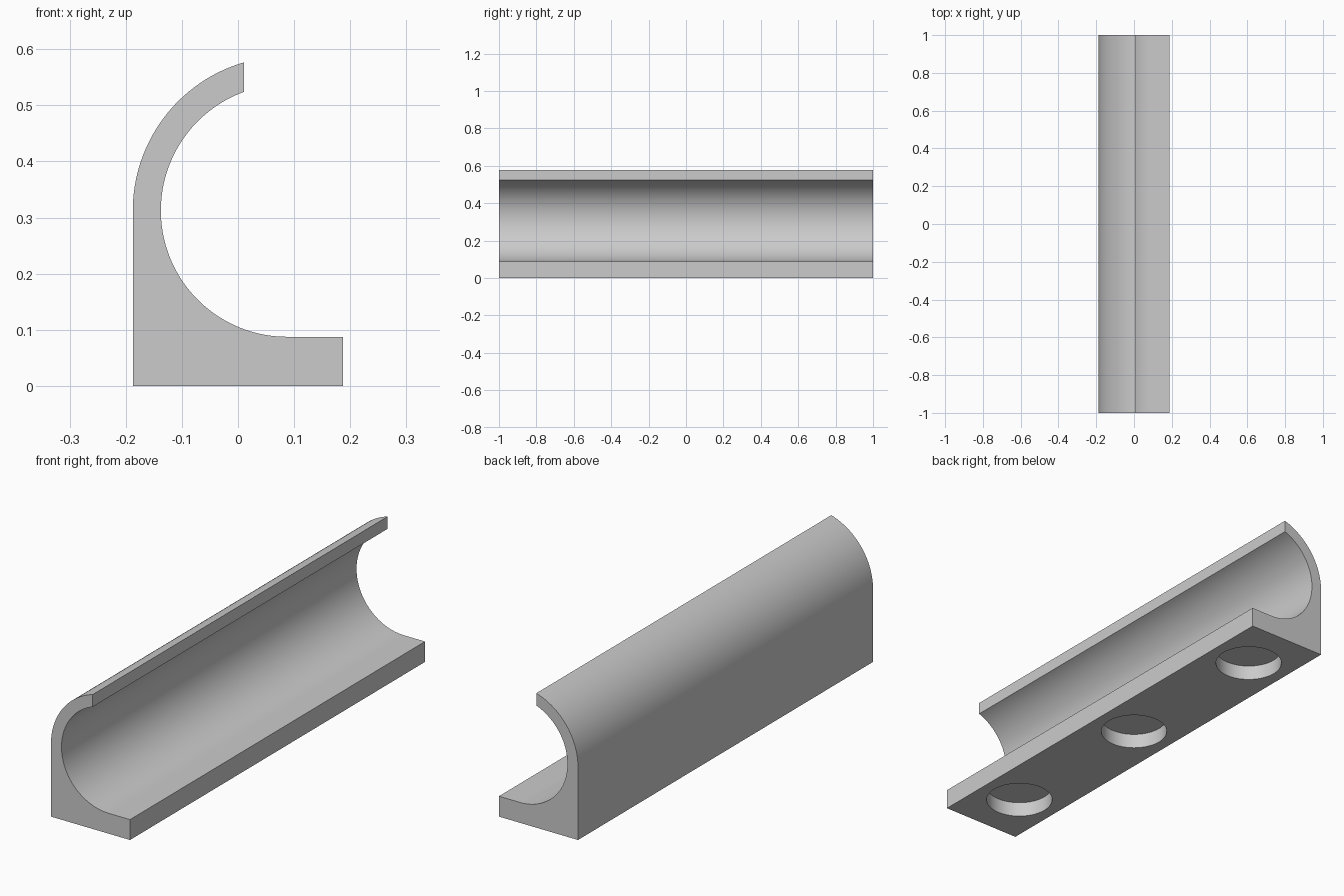
import bpy
import bmesh
from math import acos, cos, pi, radians, sin
from mathutils import Matrix

cube = bpy.data.objects.get("Cube")
if cube:
    bpy.data.objects.remove(cube, do_unlink=True)

HALF_LENGTH = 1.0
HALF_WIDTH = 0.1875
FLOOR = 0.0875                # thickness of the foot
LIP_X = 0.0105                # where the curl is cut off
CX, CZ = 0.0875, 0.3125       # shared centre of both arcs
INNER_R, OUTER_R = 0.225, 0.275
HOLE_R, HOLE_DEPTH, HOLE_STEP = 0.1375, 0.065, 0.75

grey = bpy.data.materials.new("plain grey")
grey.use_nodes = True
colour = (0.6, 0.6, 0.6, 1.0)
grey.diffuse_color = colour
grey.node_tree.nodes["Principled BSDF"].inputs["Base Color"].default_value = colour


def arc(radius, start, end, steps):
    angles = [start + (end - start) * i / steps for i in range(steps + 1)]
    return [(CX + radius * cos(a), CZ + radius * sin(a)) for a in angles]


def make_object(name, bm):
    bmesh.ops.recalc_face_normals(bm, faces=bm.faces)
    mesh = bpy.data.meshes.new(name)
    bm.to_mesh(mesh)
    bm.free()
    mesh.materials.append(grey)
    obj = bpy.data.objects.new(name, mesh)
    bpy.context.collection.objects.link(obj)
    return obj


# Cross-section: foot, upright back and curled lip
outer_end = acos((LIP_X - CX) / OUTER_R)
inner_end = acos((LIP_X - CX) / INNER_R)
profile = [(HALF_WIDTH, FLOOR), (HALF_WIDTH, 0), (-HALF_WIDTH, 0)]
profile += arc(OUTER_R, pi, outer_end, 32)
profile += arc(INNER_R, inner_end, 1.5 * pi, 72)

# Extrude the cross-section along the length
bm = bmesh.new()
end = bm.faces.new([bm.verts.new((x, -HALF_LENGTH, z)) for x, z in profile])
extruded = bmesh.ops.extrude_face_region(bm, geom=[end], use_keep_orig=True)
moved = [v for v in extruded["geom"] if isinstance(v, bmesh.types.BMVert)]
bmesh.ops.translate(bm, verts=moved, vec=(0, 2 * HALF_LENGTH, 0))
handle = make_object("curved_rail", bm)

# Three blind round pockets in the underside
bm = bmesh.new()
for i in (-1, 0, 1):
    bmesh.ops.create_cone(bm, cap_ends=True, segments=64, radius1=HOLE_R,
                          radius2=HOLE_R, depth=2 * HOLE_DEPTH,
                          matrix=Matrix.Translation((0, i * HOLE_STEP, 0)))
cutter = make_object("pocket_cutter", bm)
cutter.hide_render = True

bpy.ops.object.select_all(action="DESELECT")
handle.select_set(True)
bpy.context.view_layer.objects.active = handle
cut = handle.modifiers.new("pockets", "BOOLEAN")
cut.operation = "DIFFERENCE"
cut.solver = "EXACT"
cut.object = cutter
bpy.ops.object.modifier_apply(modifier=cut.name)
bpy.data.objects.remove(cutter, do_unlink=True)

bpy.ops.object.shade_smooth_by_angle(angle=radians(12))
